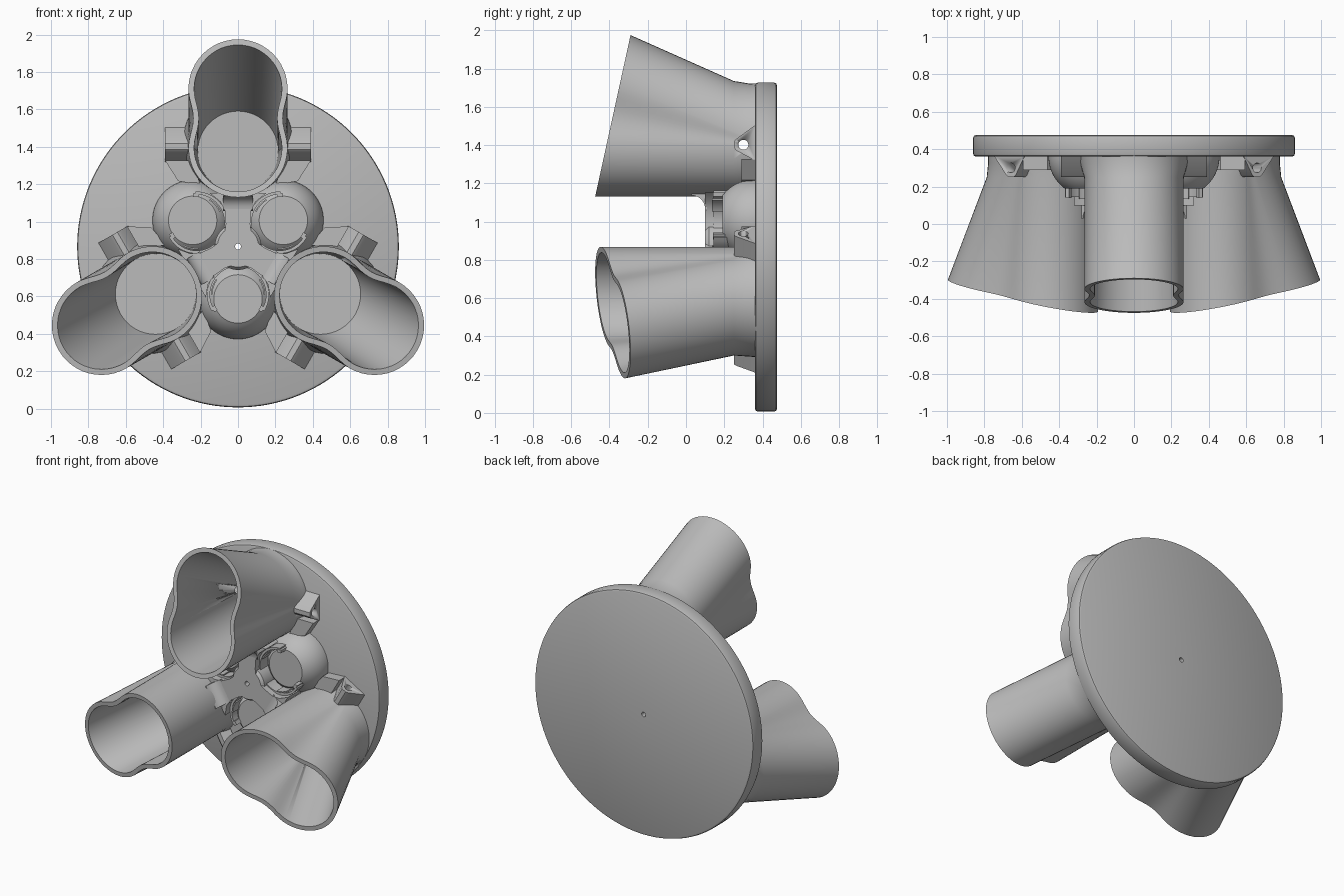
import bpy, bmesh
from math import sin, cos, pi, radians

if "Cube" in bpy.data.objects:
    bpy.data.objects.remove(bpy.data.objects["Cube"])

CENTRE = (0, 0, 0.867)
BASE = 0.36          # front face of the plate

grey = bpy.data.materials.new("plain_grey")
grey.use_nodes = True
colour = (0.5, 0.5, 0.5, 1)
grey.diffuse_color = colour
grey.node_tree.nodes["Principled BSDF"].inputs["Base Color"].default_value = colour


def finish(name, bm, turn=0, sharp=35):
    """Make an object, turned about the hub axis (local z is radial)."""
    bmesh.ops.remove_doubles(bm, verts=bm.verts, dist=1e-5)
    bmesh.ops.recalc_face_normals(bm, faces=bm.faces)
    mesh = bpy.data.meshes.new(name)
    bm.to_mesh(mesh)
    bm.free()
    for p in mesh.polygons:
        p.use_smooth = True
    mesh.set_sharp_from_angle(angle=radians(sharp))
    mesh.materials.append(grey)
    ob = bpy.data.objects.new(name, mesh)
    ob.location = CENTRE
    ob.rotation_euler = (0, radians(turn), 0)
    bpy.context.collection.objects.link(ob)
    return ob


def bridge(bm, a, b):
    for i in range(len(a)):
        j = (i + 1) % len(a)
        bm.faces.new((a[i], a[j], b[j], b[i]))


def loft(name, rings, turn=0, closed=False):
    """Skin a row of rings; cap the ends or join them up."""
    bm = bmesh.new()
    loops = [[bm.verts.new(p) for p in ring] for ring in rings]
    for a, b in zip(loops, loops[1:]):
        bridge(bm, a, b)
    if closed:
        bridge(bm, loops[-1], loops[0])
    else:
        bm.faces.new(loops[0])
        bm.faces.new(loops[-1])
    return finish(name, bm, turn)


def lathe(name, profile, v=0, turn=0, closed=False, n=96):
    """Spin (radius, y) points about an axis along y at radial offset v."""
    rings = [[(r * cos(2 * pi * i / n), y, v + r * sin(2 * pi * i / n))
              for i in range(n)] for r, y in profile]
    return loft(name, rings, turn, closed)


def prism(name, pts, y0, y1, turn):
    return loft(name, [[(u, y, v) for u, v in pts] for y in (y0, y1)], turn)


def section(low, high, r, depth, dip=0.0, n=24, side=10):
    """Slot outline with an optional waist; depth(v) gives y."""
    pts = [(r * cos(a), high + r * sin(a)) for a in (pi * i / n for i in range(n + 1))]
    left = []
    for i in range(1, side):
        t = i / side
        left.append((-r + dip * sin(pi * t) ** 2, high + (low - high) * t))
    pts += left
    pts += [(-r * cos(a), low - r * sin(a)) for a in (pi * i / n for i in range(n + 1))]
    pts += [(-u, v) for u, v in reversed(left)]
    return [(u, depth(v), v) for u, v in pts]


def mouth(v):
    return -0.475 + (v - 0.263) * 0.219


def drill(ob, cutter):
    mod = ob.modifiers.new("pin_hole", "BOOLEAN")
    mod.operation = "DIFFERENCE"
    mod.object = cutter
    mod.solver = "EXACT"


# round back plate with softened edges and a centre hole
R = 0.86
lathe("back_plate", [(0.016, BASE), (R - 0.015, BASE), (R - 0.004, BASE + 0.005),
                     (R, BASE + 0.016), (R, 0.46), (R - 0.004, 0.471),
                     (R - 0.015, 0.476), (0.016, 0.476)], closed=True, n=128)
lathe("centre_hub", [(0.016, 0.1), (0.11, 0.1), (0.125, 0.12), (0.125, BASE + 0.01),
                     (0.016, BASE + 0.01)], closed=True, n=48)

for k in range(3):
    turn = 120 * k
    tag = ("top", "left", "right")[k]

    # flared tube with an oblique waisted mouth
    tube = loft("tube_" + tag, [
        section(0.559, 0.561, 0.295, lambda v: BASE + 0.01),
        section(0.555, 0.565, 0.29, lambda v: BASE - 0.03),
        section(0.53, 0.602, 0.266, lambda v: 0.25),
        section(0.528, 0.843, 0.265, mouth, 0.026),
        section(0.528, 0.843, 0.235, mouth, 0.026),
        section(0.507, 0.509, 0.215, lambda v: BASE - 0.002),
    ], turn)

    # hidden pin cutter running sideways through the tube and its lugs
    cutter = loft("pin_cutter_" + tag, [
        [(x, 0.3 + 0.026 * cos(2 * pi * i / 20), 0.535 + 0.026 * sin(2 * pi * i / 20))
         for i in range(20)] for x in (-0.6, 0.6)], turn)
    cutter.hide_render = True
    cutter.hide_viewport = True
    cutter.display_type = "WIRE"
    drill(tube, cutter)

    # pin lugs and the sloped flanges beneath them
    for s in (-1, 1):
        lug = loft("pin_lug_" + tag, [
            [(s * x, y, v) for y, v in ((BASE + 0.005, 0.64), (0.262, 0.565), (0.25, 0.55),
                                        (0.25, 0.52), (0.262, 0.505), (BASE + 0.005, 0.45))]
            for x in (0.245, 0.39)], turn)
        drill(lug, cutter)
        prism("lug_flange_" + tag, [(s * u, v) for u, v in
              ((0.25, 0.46), (0.39, 0.46), (0.32, 0.35), (0.2, 0.33))],
              0.29, BASE + 0.005, turn)

    # web from hub to tube, with a fillet into the tube wall
    half = [(0.075, 0), (0.065, 0.12), (0.07, 0.19), (0.095, 0.24), (0.15, 0.285)]
    half = [(u, max(v, 0.05)) for u, v in half]
    prism("web_" + tag, half + [(-u, v) for u, v in reversed(half)],
          0.1, BASE + 0.005, turn)
    fillet = [(0.11, 0.19)] + [(0.1 - 0.07 * (1 - cos(a)), 0.2 + 0.07 * sin(a))
                               for a in (pi / 2 * i / 6 for i in range(7))]
    fillet += [(0.03, 0.28), (0.11, 0.28)]
    loft("web_fillet_" + tag, [[(x, y, v) for y, v in fillet] for x in (-0.08, 0.08)], turn)

    # flat-topped dome between neighbouring tubes
    out = turn + 60
    arc = [radians(37 + (91 - 37) * i / 12) for i in range(13)]
    lathe("dome_" + tag, [(0.215 * sin(a), BASE + 0.002 - 0.215 * cos(a)) for a in arc],
          v=0.28, turn=out, n=64)

    # curved cup wall, open outwards, with thin spring clips at its ends
    def arc_wall(name, r0, r1, a0, a1, y0, y1):
        angles = [radians(a0 + (a1 - a0) * i / 32) for i in range(33)]
        pts = [(r1 * cos(a), 0.257 + r1 * sin(a)) for a in angles]
        pts += [(r0 * cos(a), 0.257 + r0 * sin(a)) for a in reversed(angles)]
        prism(name, pts, y0, y1, out)

    arc_wall("cup_wall_" + tag, 0.15, 0.166, -212, 32, 0.145, BASE)
    for a in (-35, 180):
        arc_wall("spring_clip_" + tag, 0.136, 0.144, a, a + 35, 0.135, 0.25)
    for a in (25, 143):
        arc_wall("clip_tip_" + tag, 0.136, 0.157, a, a + 12, 0.14, 0.25)
